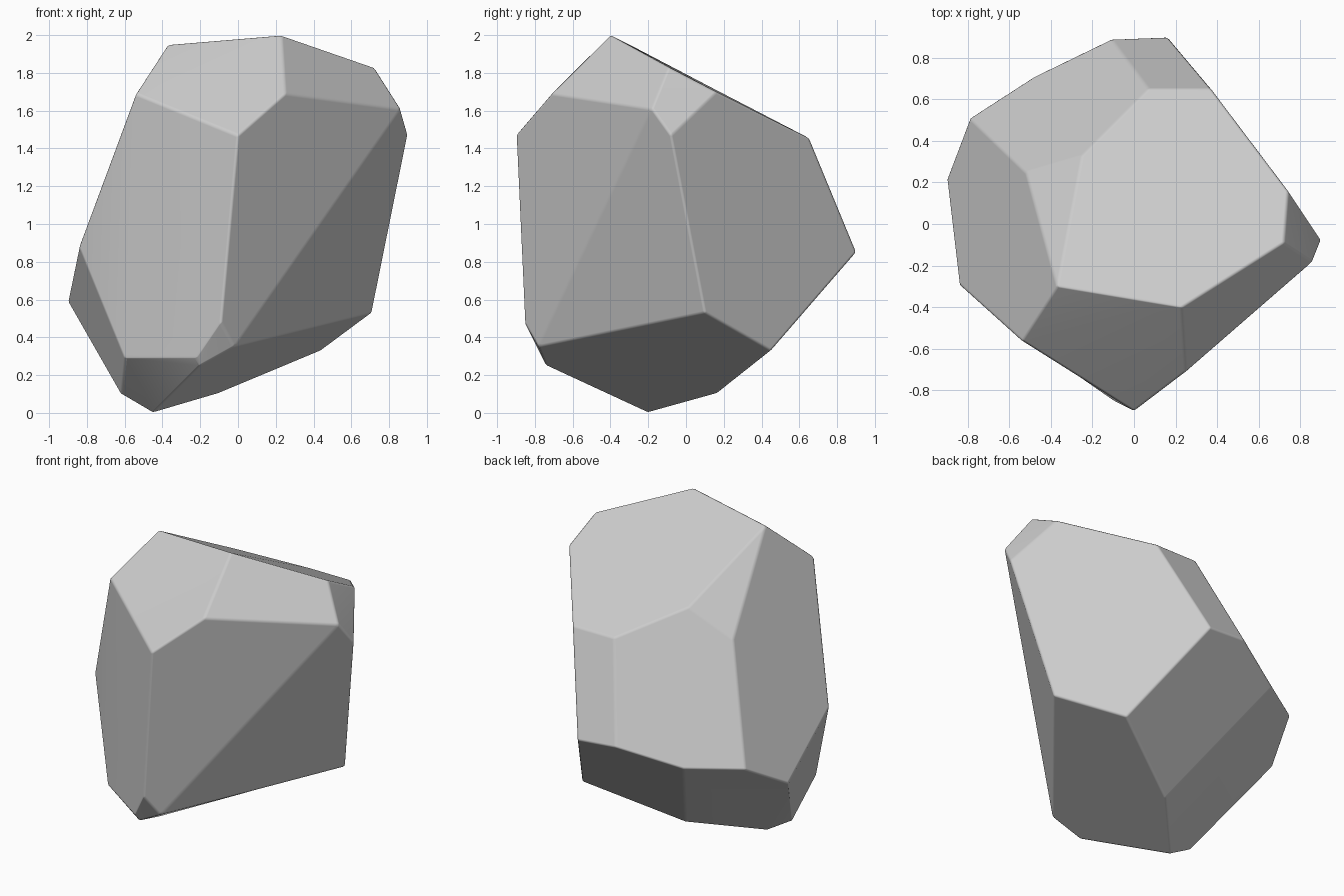
import bpy, bmesh, math

if "Cube" in bpy.data.objects:
    bpy.data.objects.remove(bpy.data.objects["Cube"])

# Corner points of the faceted boulder
corners = [
    # crown: sloping top facet
    (0.23, -0.40, 2.0), (-0.37, -0.30, 1.95), (0.72, -0.09, 1.83), (0.74, 0.16, 1.70),
    (0.37, 0.65, 1.455), (0.07, 0.65, 1.455), (-0.25, 0.33, 1.62),
    # shoulders
    (0.86, -0.18, 1.61), (0.90, -0.08, 1.47), (0.25, -0.71, 1.69), (0.0, -0.90, 1.47),
    (-0.54, -0.56, 1.69), (-0.52, 0.25, 1.45),
    # waist
    (-0.84, -0.29, 0.88), (-0.90, 0.22, 0.59), (-0.79, 0.51, 0.76), (-0.48, 0.71, 0.76),
    (-0.11, 0.89, 0.87), (0.16, 0.90, 0.85), (0.71, 0.10, 0.53),
    # front foot
    (-0.09, -0.855, 0.48), (-0.02, -0.78, 0.35), (-0.20, -0.74, 0.25), (-0.22, -0.76, 0.29),
    (-0.60, -0.50, 0.29),
    # underside
    (-0.62, -0.22, 0.10), (-0.45, -0.20, 0.0), (-0.11, 0.16, 0.10), (0.44, 0.45, 0.33),
]

# Boulder: hull around the corners, near-flat facets merged
bm = bmesh.new()
for co in corners:
    bm.verts.new(co)
bmesh.ops.convex_hull(bm, input=bm.verts[:])
bmesh.ops.dissolve_limit(bm, angle_limit=math.radians(4), verts=bm.verts[:], edges=bm.edges[:])
bmesh.ops.recalc_face_normals(bm, faces=bm.faces[:])
mesh = bpy.data.meshes.new("boulder")
bm.to_mesh(mesh)
bm.free()
boulder = bpy.data.objects.new("boulder", mesh)
bpy.context.collection.objects.link(boulder)

# Slightly worn edges
bevel = boulder.modifiers.new("worn_edges", 'BEVEL')
bevel.width = 0.012
bevel.segments = 2
bevel.limit_method = 'ANGLE'
bevel.angle_limit = math.radians(15)
bevel.harden_normals = True

bpy.context.view_layer.objects.active = boulder
boulder.select_set(True)
bpy.ops.object.shade_smooth()
